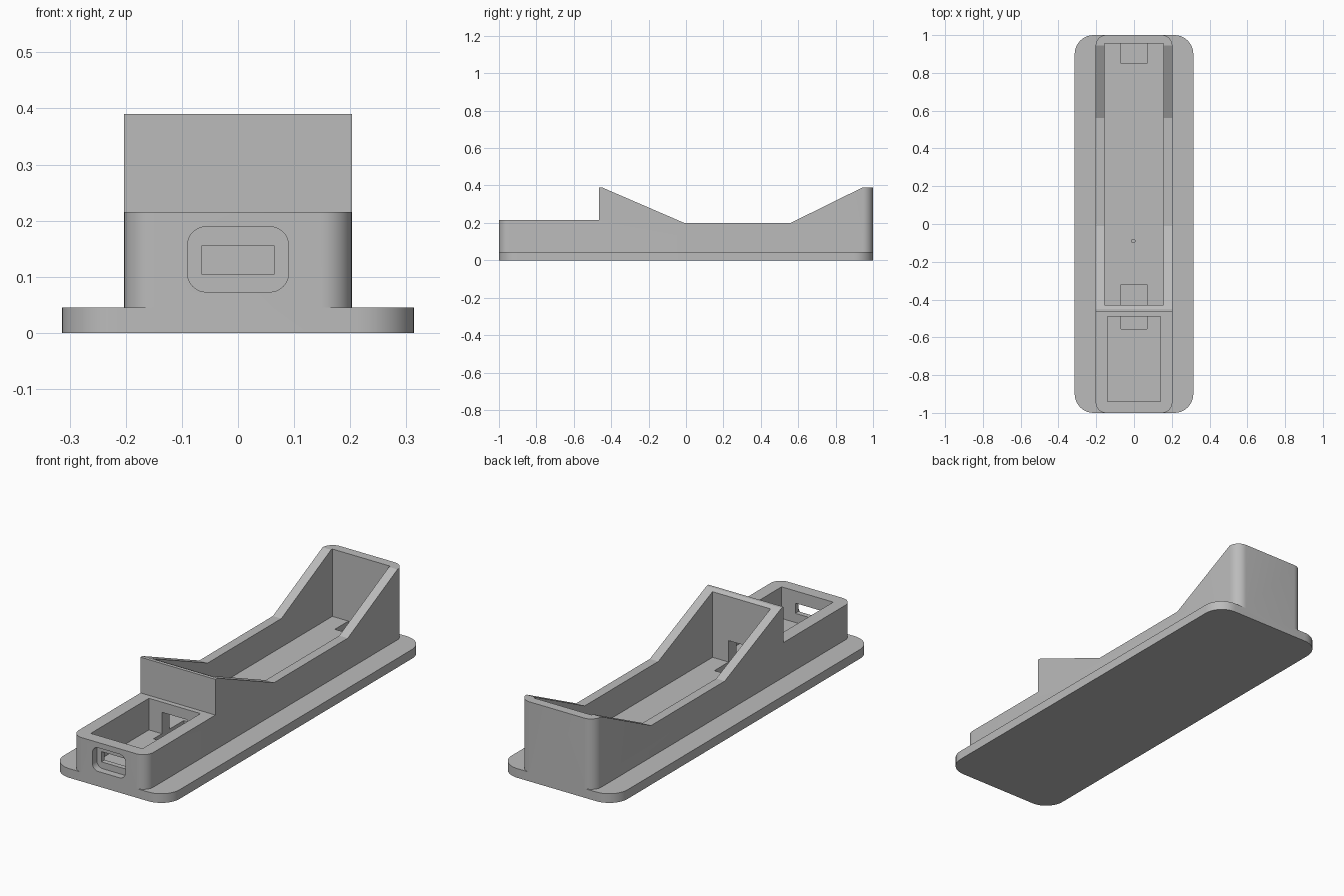
import bpy, bmesh, math
from mathutils import Vector

cube = bpy.data.objects.get("Cube")
if cube:
    bpy.data.objects.remove(cube, do_unlink=True)

GREY = (0.5, 0.5, 0.5, 1)
mat = bpy.data.materials.new("plain_grey")
mat.use_nodes = True
mat.diffuse_color = GREY
mat.node_tree.nodes["Principled BSDF"].inputs["Base Color"].default_value = GREY


def prism(name, outline, direction):
    """Extrude a closed outline of 3D points along a direction."""
    bm = bmesh.new()
    face = bm.faces.new([bm.verts.new(p) for p in outline])
    grown = bmesh.ops.extrude_face_region(bm, geom=[face])
    verts = [v for v in grown["geom"] if isinstance(v, bmesh.types.BMVert)]
    bmesh.ops.translate(bm, verts=verts, vec=Vector(direction))
    bmesh.ops.recalc_face_normals(bm, faces=bm.faces)
    mesh = bpy.data.meshes.new(name)
    bm.to_mesh(mesh)
    bm.free()
    mesh.materials.append(mat)
    obj = bpy.data.objects.new(name, mesh)
    bpy.context.collection.objects.link(obj)
    return obj


def rounded(half_w, half_h, radius, steps=10):
    """Rounded rectangle as a list of 2D points."""
    points = []
    for i, (sx, sy) in enumerate([(1, 1), (-1, 1), (-1, -1), (1, -1)]):
        for k in range(steps + 1):
            a = (i + k / steps) * math.pi / 2
            points.append((sx * (half_w - radius) + radius * math.cos(a),
                           sy * (half_h - radius) + radius * math.sin(a)))
    return points


def box(name, half_w, y0, y1, z0, z1):
    outline = [(-half_w, y0, z0), (half_w, y0, z0), (half_w, y1, z0), (-half_w, y1, z0)]
    return prism(name, outline, (0, 0, z1 - z0))


def combine(target, tool, operation):
    """Apply a boolean and discard the tool."""
    tool.hide_render = True
    mod = target.modifiers.new(operation.title(), 'BOOLEAN')
    mod.operation, mod.solver, mod.object = operation, 'EXACT', tool
    bpy.ops.object.select_all(action='DESELECT')
    bpy.context.view_layer.objects.active = target
    target.select_set(True)
    bpy.ops.object.modifier_apply(modifier=mod.name)
    bpy.data.objects.remove(tool, do_unlink=True)


FLOOR, PIT = 0.06, 0.03

# Housing: side profile trimmed to a plan with rounded corners
profile = [(-1.1, 0), (1.1, 0), (1.1, 0.39), (0.945, 0.39), (0.56, 0.2), (-0.01, 0.2),
           (-0.45, 0.39), (-0.465, 0.39), (-0.465, 0.215), (-1.1, 0.215)]
housing = prism("cradle_housing", [(-0.3, y, z) for y, z in profile], (0.6, 0, 0))
plan = prism("housing_plan", [(x, y, -0.1) for x, y in rounded(0.203, 1, 0.055)], (0, 0, 1))
combine(housing, plan, 'INTERSECT')

# Flange around the foot
flange = prism("base_flange", [(x, y, 0) for x, y in rounded(0.314, 1, 0.1)], (0, 0, 0.045))
combine(housing, flange, 'UNION')

# Long tray, front compartment, contact pits and the passage between them
for cutter in [
    ("long_tray", 0.157, -0.43, 0.955, FLOOR, 0.6),
    ("front_compartment", 0.14, -0.94, -0.49, FLOOR, 0.6),
    ("contact_passage", 0.07, -0.555, -0.32, PIT, 0.165),
    ("rear_contact_pit", 0.07, 0.85, 0.955, PIT, 0.2),
    ("socket_opening", 0.065, -1.1, -0.9, 0.105, 0.155),
]:
    combine(housing, box(*cutter), 'DIFFERENCE')

# Rounded recess around the socket
recess = prism("socket_recess", [(x, -1.1, z + 0.131) for x, z in rounded(0.09, 0.058, 0.033)],
               (0, 0.135, 0))
combine(housing, recess, 'DIFFERENCE')

# Small pin hole in the tray floor
pin = prism("pin_hole", [(x - 0.004, y - 0.09, PIT) for x, y in rounded(0.009, 0.009, 0.0085, 4)],
            (0, 0, 0.1))
combine(housing, pin, 'DIFFERENCE')

bpy.ops.object.shade_smooth_by_angle(angle=math.radians(20))
